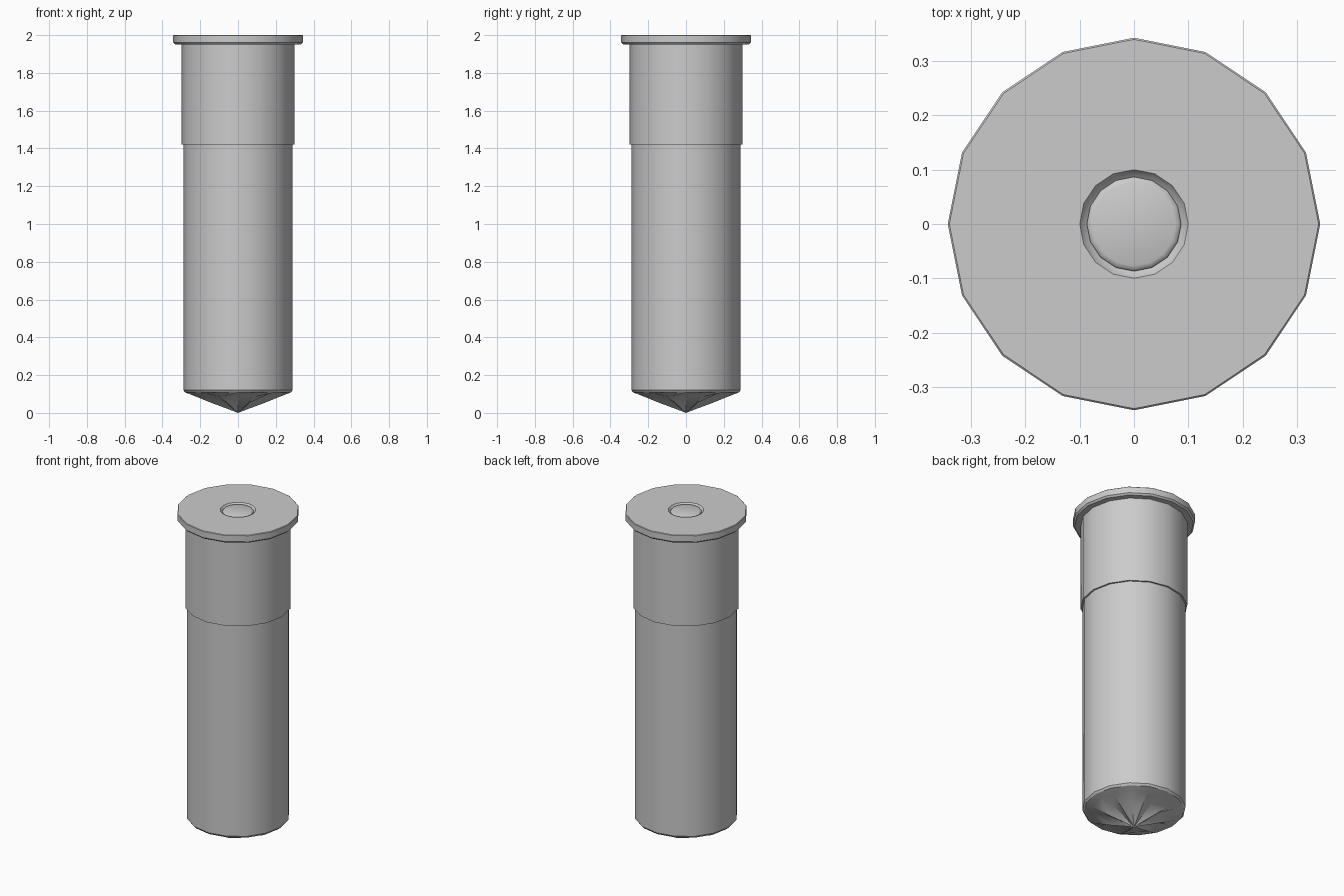
import bpy, bmesh, math

if "Cube" in bpy.data.objects:
    bpy.data.objects.remove(bpy.data.objects["Cube"])

SIDES = 16


def lathe(name, profile, angle=35):
    """Revolve (radius, z[, fold]) points; fold raises every other spoke."""
    bm = bmesh.new()
    rings = []
    for r, z, *fold in profile:
        f = fold[0] if fold else 0
        if r == 0:
            rings.append([bm.verts.new((0, 0, z))] * SIDES)
            continue
        rings.append([bm.verts.new((r * math.cos(2 * math.pi * i / SIDES),
                                    r * math.sin(2 * math.pi * i / SIDES),
                                    z + (f if i % 2 == 0 else 0)))
                      for i in range(SIDES)])
    for a, b in zip(rings, rings[1:]):
        for i in range(SIDES):
            j = (i + 1) % SIDES
            bm.faces.new(list(dict.fromkeys((a[i], a[j], b[j], b[i]))))
    bmesh.ops.recalc_face_normals(bm, faces=bm.faces)
    mesh = bpy.data.meshes.new(name)
    bm.to_mesh(mesh)
    bm.free()
    obj = bpy.data.objects.new(name, mesh)
    bpy.context.collection.objects.link(obj)
    bpy.ops.object.select_all(action='DESELECT')
    obj.select_set(True)
    bpy.context.view_layer.objects.active = obj
    bpy.ops.object.shade_smooth_by_angle(angle=math.radians(angle))
    return obj


# Tube with pleated, pointed end (third value is the crease depth)
lathe("hull", [(0, 0), (0.05, 0.018, 0.012), (0.15, 0.052, 0.03),
               (0.24, 0.086, 0.018), (0.28, 0.108), (0.289, 0.12),
               (0.289, 1.43), (0, 1.43)])

# Metal base cup with flanged rim and recessed pocket
lathe("base_cup", [(0.285, 1.42), (0.299, 1.42), (0.299, 1.95),
                   (0.333, 1.95), (0.343, 1.96), (0.343, 1.997),
                   (0.34, 2.0), (0.1, 2.0), (0.09, 1.985), (0.08, 1.98)])

# Centre cap with rounded edge
lathe("centre_cap", [(0.087, 1.98), (0.087, 1.991), (0.084, 1.995),
                     (0.077, 1.998), (0, 1.998)])
